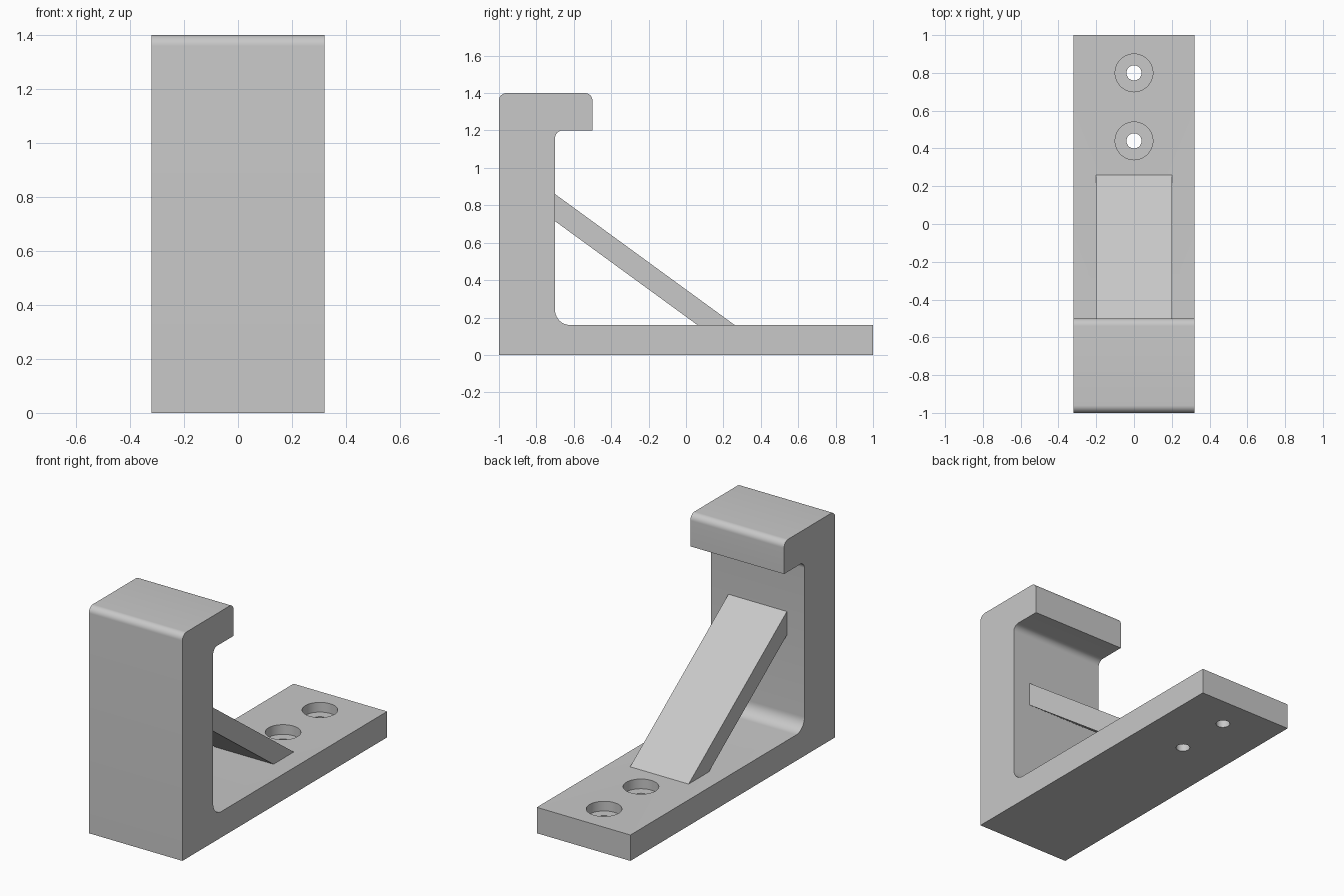
import bpy, bmesh
from math import radians, tan, atan2
from mathutils import Vector

if "Cube" in bpy.data.objects:
    bpy.data.objects.remove(bpy.data.objects["Cube"], do_unlink=True)

GREY = (0.58, 0.58, 0.58, 1)
mat = bpy.data.materials.new("light_grey")
mat.use_nodes = True
mat.diffuse_color = GREY
mat.node_tree.nodes["Principled BSDF"].inputs["Base Color"].default_value = GREY


def rounded(corners, steps=10):
    """Turn (y, z, radius) corners into an outline with true fillet arcs."""
    points = []
    for i, (y, z, r) in enumerate(corners):
        p = Vector((y, z))
        if r == 0:
            points.append(p)
            continue
        a = (Vector(corners[i - 1][:2]) - p).normalized()
        b = (Vector(corners[(i + 1) % len(corners)][:2]) - p).normalized()
        half = a.angle(b) / 2
        start, end = p + a * r / tan(half), p + b * r / tan(half)
        centre = p + (a + b).normalized() * (start - p).length / (a.dot((a + b).normalized()))
        u, v = start - centre, end - centre
        sweep = u.angle(v)
        side = (v - u * u.dot(v) / u.length_squared).normalized() * r
        for k in range(steps + 1):
            t = sweep * k / steps
            points.append(centre + u * cos(t) + side * sin(t))
    return points


from math import cos, sin


def extrude_profile(name, outline, half_width):
    """Extrude a side outline symmetrically across x."""
    bm = bmesh.new()
    face = bm.faces.new([bm.verts.new((-half_width, p[0], p[1])) for p in outline])
    new = bmesh.ops.extrude_face_region(bm, geom=[face])["geom"]
    bmesh.ops.translate(bm, vec=(2 * half_width, 0, 0),
                        verts=[g for g in new if isinstance(g, bmesh.types.BMVert)])
    bmesh.ops.recalc_face_normals(bm, faces=bm.faces)
    mesh = bpy.data.meshes.new(name)
    bm.to_mesh(mesh)
    bm.free()
    mesh.materials.append(mat)
    obj = bpy.data.objects.new(name, mesh)
    bpy.context.collection.objects.link(obj)
    return obj


def drill(target, radius, y, bottom, top):
    """Cut a vertical round hole through the target."""
    bpy.ops.mesh.primitive_cylinder_add(vertices=48, radius=radius, depth=top - bottom,
                                        location=(0, y, (top + bottom) / 2))
    cutter = bpy.context.object
    cutter.data.materials.append(mat)
    cutter.hide_render = True
    mod = target.modifiers.new("hole", 'BOOLEAN')
    mod.operation, mod.solver, mod.object = 'DIFFERENCE', 'EXACT', cutter
    bpy.context.view_layer.objects.active = target
    bpy.ops.object.modifier_apply(modifier=mod.name)
    bpy.data.objects.remove(cutter, do_unlink=True)


# Hooked upright and base plate in one profile
body = extrude_profile("bracket_body", rounded([
    (-1, 0, 0), (1, 0, 0), (1, 0.16, 0), (-0.7, 0.16, 0.08),
    (-0.7, 1.2, 0.04), (-0.5, 1.2, 0), (-0.5, 1.4, 0.04), (-1, 1.4, 0.04)]), 0.32)

# Counterbored screw holes
for y in (0.44, 0.8):
    drill(body, 0.1, y, 0.1, 0.3)
    drill(body, 0.04, y, -0.1, 0.3)

# Diagonal brace, its ends sunk slightly into the body
slope = -0.7 / 0.96
def brace_z(y, offset):
    return 0.86 + offset + slope * (y + 0.7)

sink = 0.03
foot = 0.16 - sink
upper_y = -0.7 + (foot - 0.86) / slope
lower_y = -0.7 + (foot - 0.715) / slope
top_y = -0.7 - sink
brace = extrude_profile("diagonal_brace", [
    (top_y, brace_z(top_y, -0.145)), (lower_y, foot),
    (upper_y, foot), (top_y, brace_z(top_y, 0))], 0.2)

# Smooth the fillets and holes, keep the edges sharp
for obj in (body, brace):
    bpy.ops.object.select_all(action='DESELECT')
    obj.select_set(True)
    bpy.context.view_layer.objects.active = obj
    bpy.ops.object.shade_smooth_by_angle(angle=radians(30))
